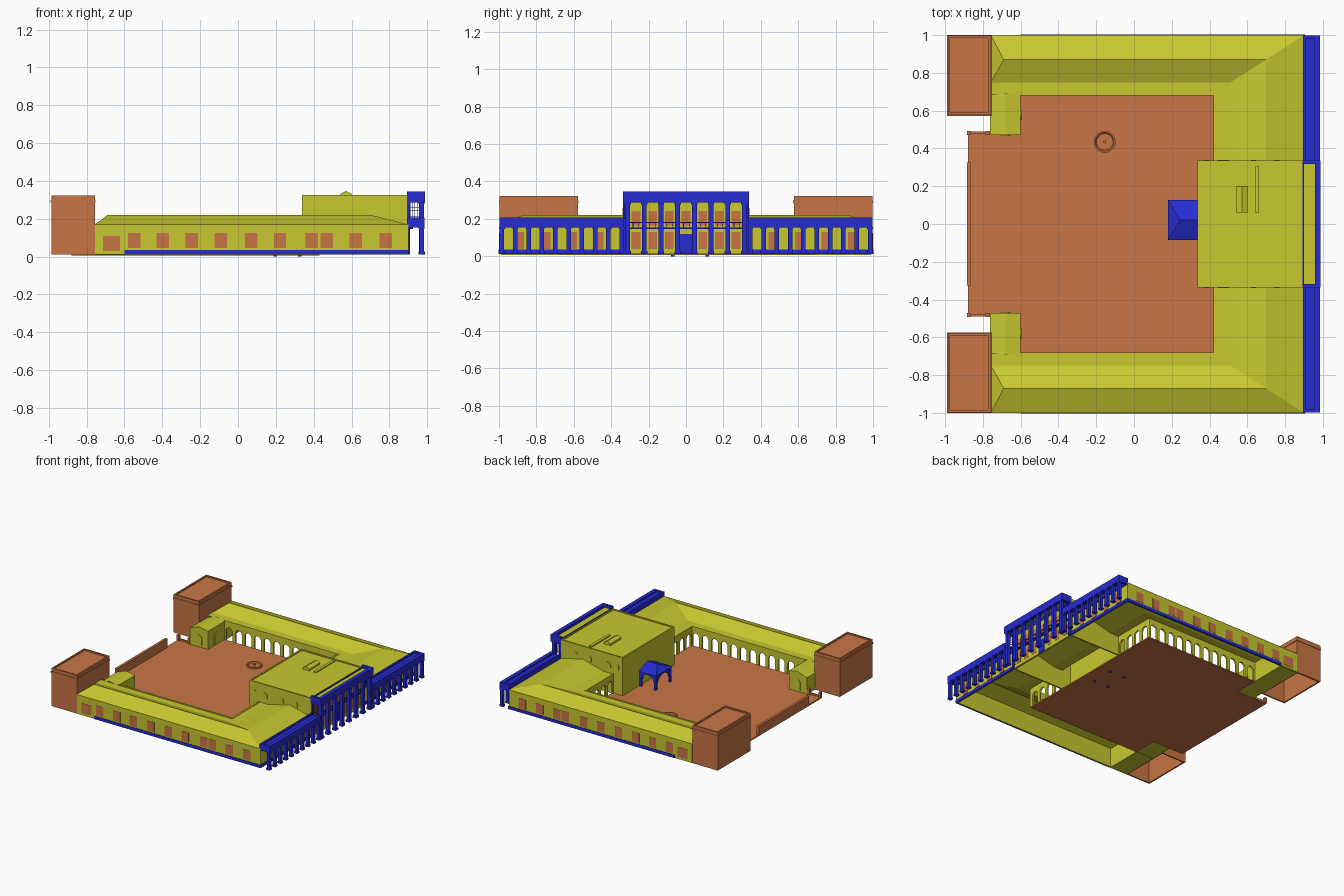
import bpy, bmesh, math


def material(name, rgb):
    m = bpy.data.materials.new(name)
    m.diffuse_color = (*rgb, 1)
    return m


YEL = material("yellow", (0.58, 0.58, 0.03))
BLU = material("blue", (0.02, 0.025, 0.65))
ORG = material("orange", (0.58, 0.18, 0.06))
Z0, EAVE = 0.012, 0.17


def finish(name, bm, mat):
    bmesh.ops.recalc_face_normals(bm, faces=bm.faces[:])
    me = bpy.data.meshes.new(name)
    bm.to_mesh(me)
    bm.free()
    me.materials.append(mat)
    ob = bpy.data.objects.new(name, me)
    bpy.context.collection.objects.link(ob)
    return ob


def boxes(name, mat, items):
    """Each item: x0, x1, y0, y1, z0, z1."""
    bm = bmesh.new()
    for a, b, c, d, e, f in items:
        vs = bmesh.ops.create_cube(bm, size=1)["verts"]
        for v in vs:
            v.co = ((a + b) / 2 + v.co.x * abs(b - a), (c + d) / 2 + v.co.y * abs(d - c),
                    (e + f) / 2 + v.co.z * abs(f - e))
    return finish(name, bm, mat)


def prisms(name, mat, outlines, along, a, b):
    """Outlines in (u, z) with u along x or y, thickened from a to b."""
    bm = bmesh.new()
    for pts in outlines:
        f = bm.faces.new([bm.verts.new((u, a, z) if along == "x" else (a, u, z)) for u, z in pts])
        ext = bmesh.ops.extrude_face_region(bm, geom=[f])["geom"]
        for v in ext:
            if isinstance(v, bmesh.types.BMVert):
                v.co[1 if along == "x" else 0] = b
    return finish(name, bm, mat)


def arch(c, w, z0, spring, n=10):
    r = w / 2
    arc = [(c - r * math.cos(math.pi * i / n), spring + r * math.sin(math.pi * i / n)) for i in range(n + 1)]
    return [(c - r, z0)] + arc + [(c + r, z0)]


def arcade(u0, u1, n, w, z0, z1, spring):
    pitch = (u1 - u0) / n
    pts = [(u0, z0)]
    for i in range(n):
        pts += arch(u0 + (i + 0.5) * pitch, w, z0, spring)
    return pts + [(u1, z0), (u1, z1), (u0, z1)]


def shell(name, mat, x0, x1, y0, y1, top, roof, t=0.012):
    """Open-bottomed block: four walls, sunk roof, low parapet."""
    boxes(name, mat, [(x0, x1, y0, y0 + t, Z0, top), (x0, x1, y1 - t, y1, Z0, top),
                      (x0, x0 + t, y0 + t, y1 - t, Z0, top), (x1 - t, x1, y0 + t, y1 - t, Z0, top),
                      (x0 + t, x1 - t, y0 + t, y1 - t, roof - 0.01, roof)])


def polymesh(name, mat, verts, faces):
    bm = bmesh.new()
    vs = [bm.verts.new(v) for v in verts]
    for f in faces:
        bm.faces.new([vs[i] for i in f])
    return finish(name, bm, mat)


# Courtyard paving, front wall and low side walls
boxes("courtyard_paving", ORG, [(-0.6, 0.43, -0.685, 0.685, 0.006, 0.016),
                                (-0.88, -0.6, -0.487, 0.487, 0.006, 0.016)])
boxes("front_wall", ORG, [(-0.885, -0.865, -0.325, 0.325, Z0, 0.09)])
boxes("gate_posts_and_curbs", ORG, [b for s in (1, -1) for b in (
    (-0.88, -0.76, s * 0.48, s * 0.49, Z0, 0.03),
    (-0.885, -0.865, s * 0.47, s * 0.492, Z0, 0.06),
    (-0.785, -0.765, s * 0.47, s * 0.492, Z0, 0.06))])

# Fountain ring
bm = bmesh.new()
N = 28
prof = [(0.058, 0.016), (0.058, 0.028), (0.05, 0.028), (0.044, 0.019), (0.008, 0.019), (0.008, 0.032)]
rings = [[bm.verts.new((-0.155 + r * math.cos(2 * math.pi * i / N), 0.435 + r * math.sin(2 * math.pi * i / N), z))
          for i in range(N)] for r, z in prof]
for p, q in zip(rings, rings[1:]):
    for i in range(N):
        bm.faces.new((p[i], p[(i + 1) % N], q[(i + 1) % N], q[i]))
bm.faces.new(rings[-1])
finish("fountain", bm, ORG)

# U-shaped hipped roof, rows from outer eave over ridge to inner flat edge
rows = [(-0.757, 0.9, 1.0, EAVE), (-0.69, 0.70, 0.87, 0.22), (-0.757, 0.51, 0.75, EAVE), (-0.757, 0.43, 0.685, EAVE)]
verts = [p for xs, xc, y, z in rows for p in ((xs, -y, z), (xc, -y, z), (xc, y, z), (xs, y, z))]
faces = [(4 * r + i, 4 * r + i + 1, 4 * r + i + 5, 4 * r + i + 4) for r in range(3) for i in range(3)]
polymesh("wing_roof", YEL, verts, faces + [(0, 4, 8), (3, 7, 11)])

# Wing walls, room floors and partitions
walls = [(0.888, 0.9, -0.998, 0.998, Z0, EAVE)]
for s in (1, -1):
    walls += [(-0.755, 0.9, s * 0.986, s * 0.998, Z0, EAVE), (-0.755, -0.745, s * 0.685, s * 0.986, Z0, EAVE),
              (-0.61, -0.6, s * 0.685, s * 0.986, Z0, EAVE), (-0.755, -0.6, s * 0.685, s * 0.99, 0.008, 0.014)]
boxes("wing_walls", YEL, walls)

# Windows, doors and plinth of the side walls
win_x = [-0.548, -0.397, -0.245, -0.09, 0.07, 0.222, 0.39, 0.468, 0.622, 0.78]
boxes("side_windows", ORG, [(x - 0.033, x + 0.033, s * 0.99, s * 1.0, 0.046, 0.125) for x in win_x for s in (1, -1)])
boxes("side_doors", ORG, [(-0.713, -0.623, s * 0.99, s * 1.0, 0.03, 0.11) for s in (1, -1)])
boxes("plinth", BLU, [(-0.6, 0.905, s * 0.99, s * 1.002, Z0, 0.036) for s in (1, -1)]
      + [(0.895, 0.905, s * 0.335, s * 1.0, Z0, 0.036) for s in (1, -1)])

# Courtyard arcades
for s, side in ((1, "left"), (-1, "right")):
    prisms("arcade_" + side, YEL, [arcade(-0.6, 0.432, 12, 0.058, Z0, EAVE + 0.004, 0.095)], "x", s * 0.68, s * 0.694)
    prisms("back_arcade_" + side, YEL, [arcade(s * 0.335, s * 0.68, 4, 0.058 * s, Z0, EAVE + 0.004, 0.095)]
           if s > 0 else [[(-u, z) for u, z in arcade(0.335, 0.68, 4, 0.058, Z0, EAVE + 0.004, 0.095)]],
           "y", 0.42, 0.434)

# Corner pavilions with gently sloped tops, and end blocks
for s, side in ((1, "left"), (-1, "right")):
    prof = [(-0.762, Z0), (-0.6, Z0), (-0.6, 0.165), (-0.68, 0.18), (-0.762, 0.15)]
    prisms("pavilion_" + side, YEL, [prof], "x", s * 0.47, s * 0.69)
    prisms("pavilion_window_" + side, YEL, [arch(-0.68, 0.05, 0.03, 0.09)], "x", s * 0.465, s * 0.475)
    prisms("pavilion_door_" + side, YEL, [arch(s * 0.58, 0.06, 0.02, 0.09)], "y", -0.605, -0.595)
    y0, y1 = sorted((s * 0.577, s * 0.997))
    shell("end_block_" + side, ORG, -0.985, -0.757, y0, y1, 0.323, 0.313)
    boxes("end_block_cornice_" + side, ORG, [(-0.99, -0.984, y0, y1, 0.285, 0.297), (-0.758, -0.752, y0, y1, 0.285, 0.297),
                                             (-0.99, -0.752, y0 - 0.004, y0 + 0.002, 0.285, 0.297),
                                             (-0.99, -0.752, y1 - 0.002, y1 + 0.003, 0.285, 0.297)])

# Central block with arched relief windows and roof lights
shell("central_block", YEL, 0.337, 0.896, -0.335, 0.335, 0.325, 0.318)
for s, side in ((1, "left"), (-1, "right")):
    prisms("arched_windows_" + side, YEL, [arch(x, w, 0.215, 0.262 - w / 2 - 0.003) for x, w in
                                           ((0.385, 0.026), (0.472, 0.058), (0.632, 0.026), (0.757, 0.026))],
           "x", s * 0.333, s * 0.339)
prisms("gabled_roof_light", YEL, [[(0.543, 0.316), (0.6, 0.316), (0.6, 0.333), (0.571, 0.347), (0.543, 0.333)]],
       "x", 0.06, 0.2)
boxes("long_roof_light", YEL, [(0.64, 0.663, 0.06, 0.305, 0.316, 0.327)])

# Wing colonnades: hollow entablature, columns, windows behind
beams, cols, wins = [], [], []
for s in (1, -1):
    beams += [(0.955, 0.985, s * 0.335, s * 0.998, 0.155, 0.208), (0.895, 0.955, s * 0.98, s * 0.998, 0.155, 0.208),
              (0.895, 0.955, s * 0.335, s * 0.98, 0.188, 0.196), (0.895, 0.91, s * 0.335, s * 0.98, 0.155, 0.208)]
    for i in range(10):
        y = s * (0.984 - i * 0.0712)
        cols += [(0.958, 0.982, y - 0.012, y + 0.012, Z0, 0.156), (0.954, 0.986, y - 0.015, y + 0.015, Z0, 0.026),
                 (0.955, 0.985, y - 0.015, y + 0.015, 0.145, 0.156)]
    for i in range(5):
        y = s * (0.893 - i * 0.142)
        wins.append((0.895, 0.903, y - 0.026, y + 0.026, 0.04, 0.13))
boxes("wing_entablature", BLU, beams)
boxes("wing_columns", BLU, cols)
boxes("back_windows", ORG, wins)

# Tall central portico
boxes("portico_roof", YEL, [(0.89, 0.958, -0.318, 0.318, 0.312, 0.322)])
frame = [(0.957, 0.987, -0.337, 0.337, 0.287, 0.345), (0.892, 0.9, -0.32, 0.32, 0.287, 0.33)]
for s in (1, -1):
    frame += [(0.892, 0.957, s * 0.318, s * 0.337, 0.287, 0.345), (0.893, 0.91, s * 0.318, s * 0.337, Z0, 0.29)]
boxes("portico_parapet", BLU, frame)
tall = []
for i in range(8):
    y = -0.312 + i * 0.624 / 7
    tall += [(0.957, 0.983, y - 0.013, y + 0.013, Z0, 0.29), (0.953, 0.987, y - 0.017, y + 0.017, Z0, 0.028),
             (0.954, 0.986, y - 0.017, y + 0.017, 0.277, 0.29)]
boxes("portico_columns", BLU, tall)
mids = [-0.312 + (i + 0.5) * 0.624 / 7 for i in range(7)]
boxes("portico_windows", ORG, [(0.89, 0.902, y - 0.023, y + 0.023, 0.165, 0.242) for y in mids]
      + [(0.89, 0.902, y - 0.023, y + 0.023, 0.04, 0.13) for y in mids if abs(y) > 0.05])
boxes("portico_door", BLU, [(0.89, 0.905, -0.032, 0.032, Z0, 0.12)])
rail = [(0.896, 0.925, -0.318, 0.318, 0.146, 0.154), (0.92, 0.925, -0.318, 0.318, 0.178, 0.182)]
rail += [(0.921, 0.924, -0.315 + i * 0.03, -0.312 + i * 0.03, 0.15, 0.18) for i in range(22)]
boxes("balcony", BLU, rail)

# Lattice at the portico ends
lat = []
for s in (1, -1):
    lat += [(0.91 + 0.012 * i, 0.912 + 0.012 * i, s * 0.325, s * 0.328, 0.2, 0.29) for i in range(5)]
    lat += [(0.905, 0.96, s * 0.325, s * 0.328, 0.212 + 0.015 * i, 0.214 + 0.015 * i) for i in range(5)]
boxes("end_lattice", BLU, lat)

# Courtyard porch: four arched sides and a hipped roof
for k, y in enumerate((-0.08, 0.108)):
    prisms("porch_side_%d" % k, BLU, [arcade(0.187, 0.335, 1, 0.112, 0.0, 0.14, 0.07)], "x", y, y + 0.014)
for k, x in enumerate((0.187, 0.321)):
    prisms("porch_front_%d" % k, BLU, [[(u, min(z, 0.125)) for u, z in arcade(-0.08, 0.122, 1, 0.165, 0.0, 0.125, 0.04)][:-2]
                                       + [(0.122, 0.14), (-0.08, 0.14)]], "y", x, x + 0.014)
polymesh("porch_roof", BLU, [(0.18, -0.085, 0.138), (0.337, -0.085, 0.138), (0.337, 0.127, 0.138), (0.18, 0.127, 0.138),
                             (0.245, 0.02, 0.18), (0.337, 0.02, 0.18)],
         [(0, 1, 5, 4), (2, 3, 4, 5), (3, 0, 4), (1, 2, 5), (0, 3, 2, 1)])
